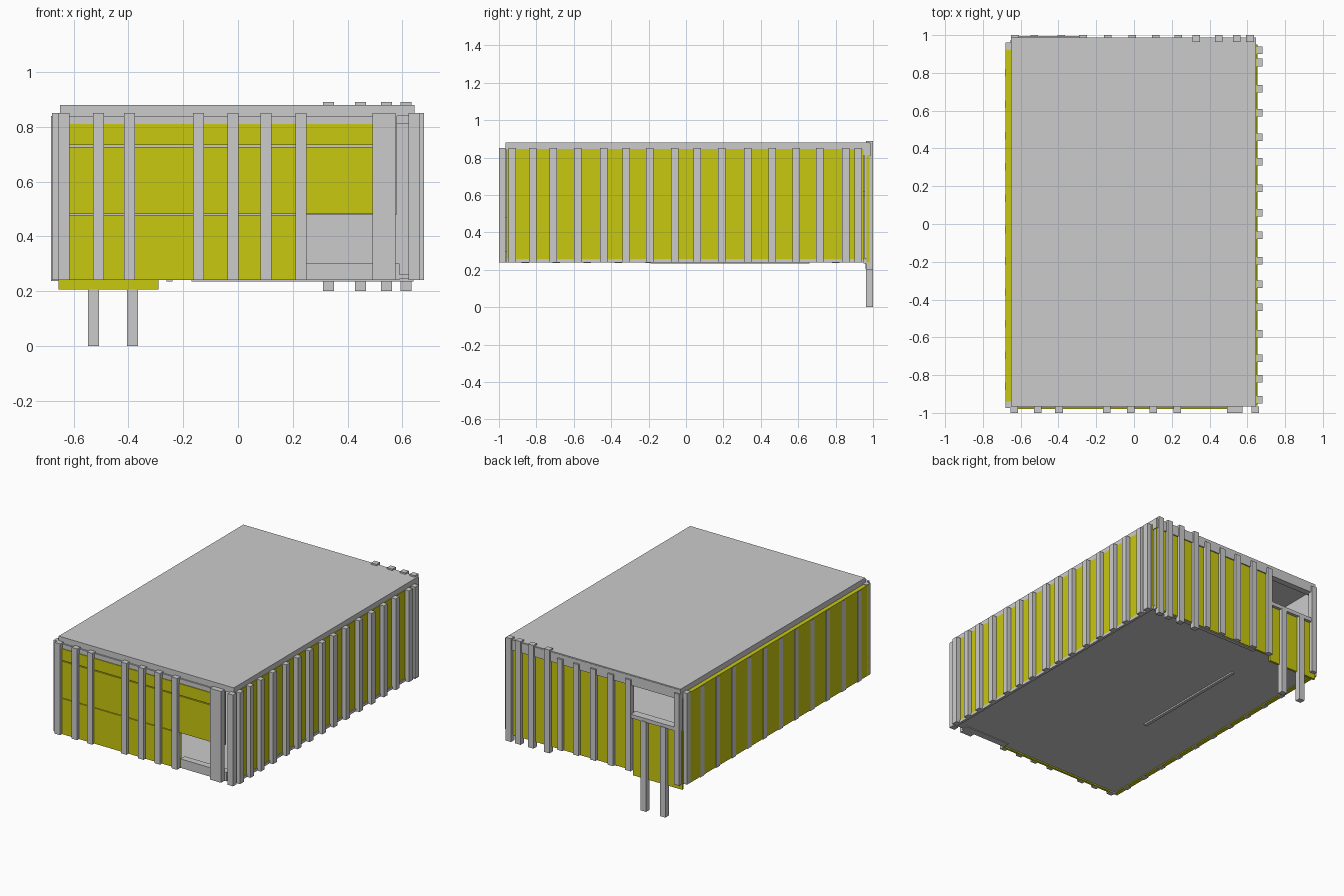
import bpy

yellow = bpy.data.materials.new("yellow_paint")
yellow.diffuse_color = (0.58, 0.58, 0.005, 1)


def box(name, x0, x1, y0, y1, z0, z1, mat=None):
    """Axis-aligned box given by its extents."""
    bpy.ops.mesh.primitive_cube_add(size=1, location=((x0 + x1) / 2, (y0 + y1) / 2, (z0 + z1) / 2))
    ob = bpy.context.object
    ob.name = name
    ob.scale = (x1 - x0, y1 - y0, z1 - z0)
    bpy.ops.object.transform_apply(location=False, rotation=False, scale=True)
    if mat:
        ob.data.materials.append(mat)
    return ob


LOW, HIGH = 0.24, 0.85

# Roof and floor slabs
box("roof", -0.65, 0.645, -0.965, 0.985, 0.84, 0.88)
box("floor", -0.65, 0.64, -0.96, 0.96, 0.245, 0.26)
box("floor_rail", -0.262, -0.24, -0.19, 0.66, 0.235, 0.245)

# Right wall: panel, inner lining, bottom rail and ribs
box("right_panel", 0.638, 0.65, -0.96, 0.95, 0.25, 0.845, yellow)
box("right_lining", 0.63, 0.638, -0.95, 0.95, 0.26, 0.84)
box("right_bottom_rail", 0.638, 0.655, -0.96, 0.95, LOW, 0.258)
for y in (-0.93, -0.82, -0.71, -0.58, -0.44, -0.32, -0.195, -0.06,
          0.06, 0.19, 0.33, 0.46, 0.59, 0.715, 0.855, 0.92):
    box("right_rib", 0.648, 0.68, y - 0.02, y + 0.02, LOW, HIGH)

# Left wall: panel, lining, flush ribs and end posts
box("left_panel", -0.68, -0.652, -0.965, 0.925, LOW, 0.845, yellow)
box("left_lining", -0.652, -0.64, -0.95, 0.95, 0.26, 0.84)
for i in range(11):
    y = -0.86 + i * 0.166
    box("left_rib", -0.682, -0.655, y - 0.02, y + 0.02, LOW - 0.004, 0.84)
box("left_back_post", -0.68, -0.65, 0.92, 0.96, LOW, HIGH)
box("left_front_post", -0.68, -0.65, -0.975, -0.94, LOW, HIGH)

# Front wall: stacked boards with the doorway at the lower right
box("front_lower_board", -0.615, 0.25, -0.98, -0.965, LOW, 0.478, yellow)
box("front_middle_board", -0.615, 0.5, -0.98, -0.965, 0.482, 0.727, yellow)
box("front_upper_board", -0.615, 0.5, -0.98, -0.965, 0.733, 0.81, yellow)
box("front_lining_lower", -0.64, 0.25, -0.965, -0.955, 0.26, 0.48)
box("front_lining_upper", -0.64, 0.58, -0.965, -0.955, 0.48, 0.84)
box("front_header", -0.615, 0.5, -0.975, -0.955, 0.81, 0.84)
box("door_sill", 0.25, 0.59, -0.965, -0.92, LOW, 0.30)
for x in (-0.635, -0.51, -0.397, -0.145, -0.018, 0.103, 0.23, 0.643):
    box("front_rib", x - 0.02, x + 0.02, -1.0, -0.965, LOW, HIGH)
box("front_wide_post", 0.492, 0.575, -1.0, -0.965, LOW, HIGH)

# Back wall: main panel, hatch panel, sill and top beam
box("back_panel", -0.28, 0.64, 0.965, 0.98, LOW, 0.845, yellow)
box("back_lining", -0.28, 0.64, 0.955, 0.965, 0.26, 0.84)
box("back_bottom_rail", -0.17, 0.64, 0.95, 0.975, 0.235, 0.258)
box("back_top_beam", -0.65, 0.645, 0.945, 0.988, 0.81, 0.875)
box("hatch_panel", -0.655, -0.29, 0.96, 0.975, 0.205, 0.595, yellow)
box("hatch_sill", -0.615, -0.28, 0.94, 0.995, 0.595, 0.62)

# Back ribs: thin regular ones, then the four tall posts
for x in (-0.63, -0.27, -0.14, -0.01, 0.115, 0.235):
    box("back_rib", x - 0.02, x + 0.02, 0.965, 1.0, LOW, HIGH)
for x in (0.33, 0.448, 0.543, 0.614):
    box("back_tall_post", x - 0.02, x + 0.02, 0.963, 1.0, 0.20, 0.89)

# Legs standing on the ground under the hatch
for x in (-0.528, -0.385):
    box("leg", x - 0.02, x + 0.02, 0.963, 1.0, 0.0, 0.60)
